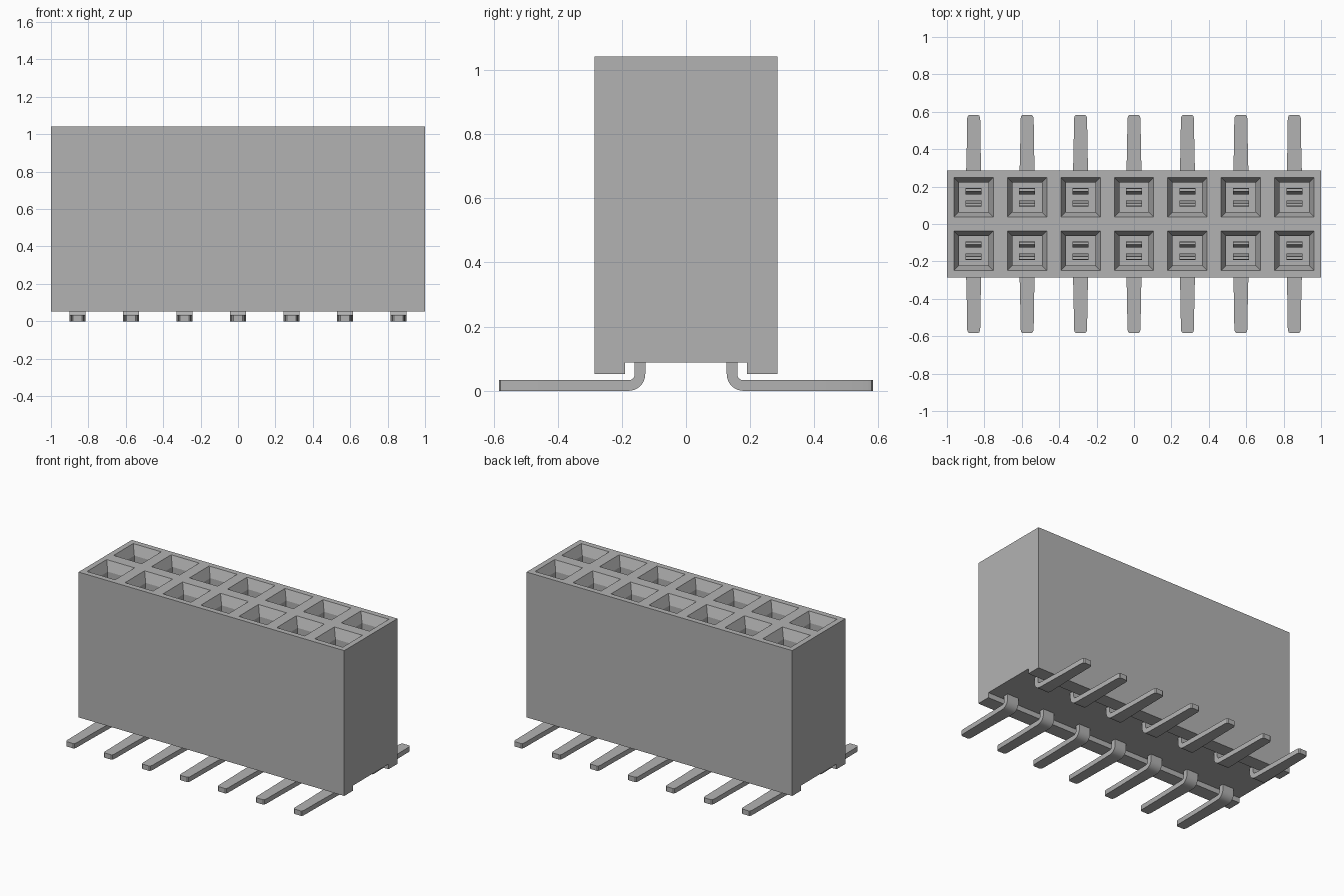
import bpy, bmesh, math
from mathutils import Vector, Matrix

if "Cube" in bpy.data.objects:
    bpy.data.objects.remove(bpy.data.objects["Cube"])

COLS = 7
PITCH = 2.0 / COLS          # spacing of the contacts in x and y
HALF_Y = PITCH              # housing half depth
ROW_Y = PITCH / 2
BOTTOM, CHANNEL, TOP = 0.053, 0.088, 1.042
FUNNEL, FLOOR = 0.065, 0.35

grey = bpy.data.materials.new("neutral grey")
grey.use_nodes = True
color = (0.45, 0.45, 0.45, 1)
grey.diffuse_color = color
grey.node_tree.nodes["Principled BSDF"].inputs["Base Color"].default_value = color


def finish(bm, name):
    bmesh.ops.recalc_face_normals(bm, faces=bm.faces[:])
    mesh = bpy.data.meshes.new(name)
    bm.to_mesh(mesh)
    bm.free()
    mesh.materials.append(grey)
    return mesh


def place(name, mesh, matrix=Matrix()):
    obj = bpy.data.objects.new(name, mesh)
    obj.matrix_world = matrix
    bpy.context.collection.objects.link(obj)
    return obj


def strip(name, stations):
    """Rectangular bar swept through (side A, side B, half width) in the yz plane."""
    bm = bmesh.new()
    rings = []
    for (ya, za), (yb, zb), w in stations:
        rings.append([bm.verts.new(p) for p in
                      ((-w, ya, za), (w, ya, za), (w, yb, zb), (-w, yb, zb))])
    for r, s in zip(rings, rings[1:]):
        for i in range(4):
            j = (i + 1) % 4
            bm.faces.new((r[i], r[j], s[j], s[i]))
    bm.faces.new(rings[0])
    bm.faces.new(rings[-1])
    return finish(bm, name)


# Housing: end profile with a channel below, extruded along x
bm = bmesh.new()
profile = [(-HALF_Y, BOTTOM), (-0.19, BOTTOM), (-0.19, CHANNEL), (0.19, CHANNEL),
           (0.19, BOTTOM), (HALF_Y, BOTTOM), (HALF_Y, TOP), (-HALF_Y, TOP)]
end = bm.faces.new([bm.verts.new((-1, y, z)) for y, z in profile])
ext = bmesh.ops.extrude_face_region(bm, geom=[end], use_keep_orig=True)
bmesh.ops.translate(bm, vec=(2, 0, 0),
                    verts=[g for g in ext["geom"] if isinstance(g, bmesh.types.BMVert)])
bmesh.ops.recalc_face_normals(bm, faces=bm.faces[:])


def top_faces():
    return [f for f in bm.faces if f.normal.z > 0.9 and f.calc_center_median().z > TOP - 0.001]


# Split the top into one cell for each socket
cuts = [((-1 + i * PITCH, 0, 0), (1, 0, 0)) for i in range(1, COLS)] + [((0, 0, 0), (0, 1, 0))]
for co, no in cuts:
    faces = top_faces()
    geom = set(faces)
    for f in faces:
        geom.update(f.edges)
        geom.update(f.verts)
    bmesh.ops.bisect_plane(bm, geom=list(geom), plane_co=co, plane_no=no)
    bm.normal_update()

# Sockets: square mouth, funnel, then a straight shaft
cells = top_faces()
bmesh.ops.inset_individual(bm, faces=cells, thickness=ROW_Y - 0.09)
bmesh.ops.inset_individual(bm, faces=cells, thickness=0.038, depth=-FUNNEL)
bmesh.ops.inset_individual(bm, faces=cells, thickness=0.0, depth=-(TOP - FUNNEL - FLOOR))
place("housing", finish(bm, "housing"))

# Bent solder pin: vertical root, rounded elbow, tapered foot with a clipped tip
R_OUT, R_IN, Y0 = 0.052, 0.019, 0.127
cy = Y0 + R_OUT
stations = [((Y0, CHANNEL + 0.03), (cy - R_IN, CHANNEL + 0.03), 0.043)]
for k in range(9):
    a = math.pi + k * math.pi / 16
    c, s = math.cos(a), math.sin(a)
    stations.append(((cy + R_OUT * c, R_OUT + R_OUT * s),
                     (cy + R_IN * c, R_OUT + R_IN * s), 0.043))
for y, w in [(0.29, 0.040), (0.41, 0.037), (0.565, 0.035), (0.578, 0.031), (0.583, 0.024)]:
    stations.append(((y, 0), (y, R_OUT - R_IN), w))
pin_mesh = strip("solder_pin", stations)

# Spring leaf: leans in to the pinch point, then out again
leaf_mesh = strip("contact_leaf", [
    ((0.032, 0.95), (0.046, 0.95), 0.043),
    ((0.016, 0.85), (0.030, 0.85), 0.043),
    ((0.016, 0.80), (0.030, 0.80), 0.043),
    ((0.036, 0.60), (0.050, 0.60), 0.043),
    ((0.036, FLOOR), (0.050, FLOOR), 0.043)])

half_turn = Matrix.Rotation(math.pi, 4, "Z")
first_pin = None
for i in range(COLS):
    x = -1 + (i + 0.5) * PITCH
    for row, side in (("front", -1), ("back", 1)):
        turn = half_turn if side < 0 else Matrix()
        pin = place(f"{row}_pin_{i + 1}", pin_mesh, Matrix.Translation((x, 0, 0)) @ turn)
        first_pin = first_pin or pin
        centre = Matrix.Translation((x, side * ROW_Y, 0))
        place(f"{row}_inner_leaf_{i + 1}", leaf_mesh, centre @ half_turn @ turn)
        place(f"{row}_outer_leaf_{i + 1}", leaf_mesh, centre @ turn)

# Smooth the elbows (mesh shared by every pin), keep the edges sharp
bpy.ops.object.select_all(action="DESELECT")
first_pin.select_set(True)
bpy.context.view_layer.objects.active = first_pin
bpy.ops.object.shade_smooth_by_angle(angle=math.radians(20))
